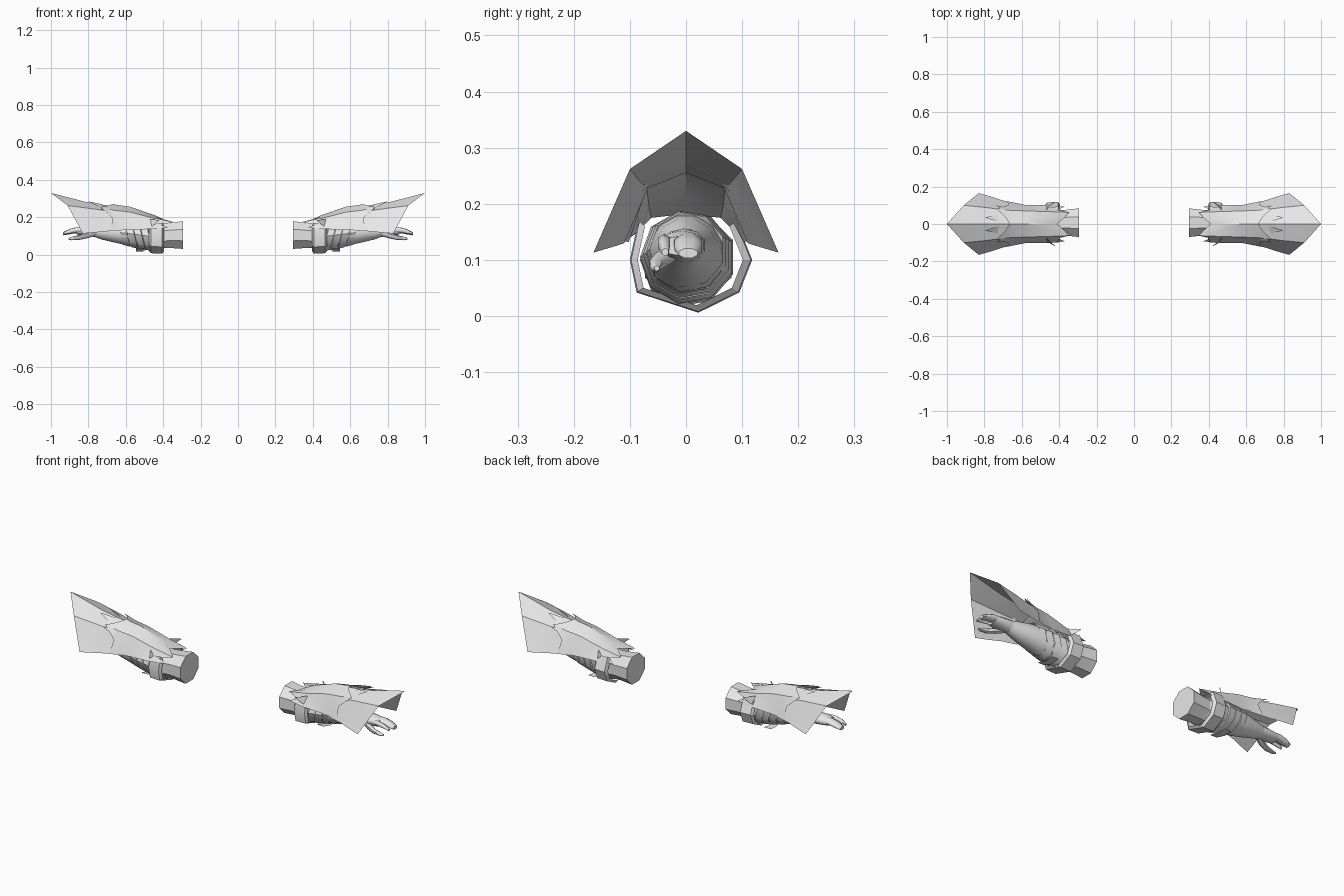
import bpy, bmesh, math

grey = bpy.data.materials.new("light grey")
grey.diffuse_color = (0.8, 0.8, 0.8, 1)


def loft(name, rings, closed=True, caps=(False, False), angle=40):
    """Skin rings of points, then mirror to the other arm."""
    bm = bmesh.new()
    vs = [[bm.verts.new(p) for p in r] for r in rings]
    n = len(rings[0])
    for a, b in zip(vs, vs[1:]):
        for i in range(n if closed else n - 1):
            j = (i + 1) % n
            bm.faces.new((a[i], a[j], b[j], b[i]))
    if caps[0]:
        bm.faces.new(vs[0][::-1])
    if caps[1]:
        bm.faces.new(vs[-1])
    bmesh.ops.recalc_face_normals(bm, faces=bm.faces)
    if not closed and sum(f.normal.z for f in bm.faces) < 0:
        bmesh.ops.reverse_faces(bm, faces=bm.faces)
    me = bpy.data.meshes.new(name)
    bm.to_mesh(me)
    bm.free()
    me.materials.append(grey)
    ob = bpy.data.objects.new(name, me)
    bpy.context.collection.objects.link(ob)
    bpy.ops.object.select_all(action='DESELECT')
    ob.select_set(True)
    bpy.context.view_layer.objects.active = ob
    bpy.ops.object.shade_smooth_by_angle(angle=math.radians(angle))
    m = ob.modifiers.new("mirror", 'MIRROR')
    m.use_mirror_merge = False
    return ob


def tube(name, stations, sides=8, caps=(True, True), slant=0, angle=40):
    """Stations are (x, y, z, half width, half height)."""
    rings = []
    for x, y, z, ry, rz in stations:
        ring = []
        for i in range(sides):
            a = math.tau * (i + 0.5) / sides
            dz = rz * math.sin(a)
            ring.append((x + slant * dz, y + ry * math.cos(a), z + dz))
        rings.append(ring)
    return loft(name, rings, True, caps, angle)


# Upper sleeve with closed end, and elbow band
tube("upper_sleeve", [(.295, .007, .105, .083, .080), (.36, .007, .103, .075, .073),
                      (.42, .005, .1, .072, .07)])
tube("elbow_band", [(.40, .004, .098, .074, .072), (.43, .004, .098, .083, .078),
                    (.465, .004, .1, .079, .074)], caps=(False, False))

# Forearm tapering to the wrist
tube("forearm", [(.42, .004, .1, .07, .066), (.52, .002, .105, .072, .068),
                 (.60, 0, .115, .066, .066), (.67, 0, .12, .056, .055),
                 (.73, 0, .122, .042, .042), (.77, 0, .125, .034, .030)], 12)

# Slanted wraps, each flaring toward the elbow
for k, (x, r) in enumerate([(.475, .084), (.515, .084), (.555, .079), (.595, .073)]):
    z = .1 + k * .005
    tube(f"forearm_wrap_{k + 1}", [(x - .005, .002, z, r - .012, r - .012),
                                   (x, .002, z, r, r),
                                   (x + .036, .002, z + .003, r - .006, r - .006)],
         9, (False, False), .25)

# Hand: palm, joined fingers, index finger and thumb
tube("palm", [(.75, 0, .124, .036, .032), (.79, -.004, .127, .040, .029),
              (.83, -.007, .127, .041, .025), (.86, -.007, .125, .036, .018)], 10, angle=60)
tube("fingers", [(.83, .004, .128, .027, .020), (.87, .004, .130, .027, .017),
                 (.905, .004, .122, .026, .015), (.935, .004, .112, .018, .009)], 8, angle=60)
tube("index_finger", [(.82, -.036, .130, .011, .014), (.86, -.039, .133, .012, .014),
                      (.90, -.039, .125, .011, .012), (.928, -.037, .114, .007, .007)],
     6, angle=60)
tube("thumb", [(.77, -.022, .116, .016, .018), (.81, -.040, .103, .017, .016),
               (.85, -.053, .092, .014, .013), (.89, -.054, .086, .010, .009),
               (.905, -.052, .085, .005, .005)], 6, angle=60)

# Angular strap slung under the elbow
strap = [(-.085, .17), (-.1, .10), (-.088, .042), (.022, .006),
         (.095, .042), (.118, .10), (.09, .17)]
loft("elbow_strap", [[(x, y * s, .1 + (z - .1) * s) for y, z in strap]
                     for x, s in ((.395, .86), (.405, 1), (.465, .98), (.475, .86))],
     False, angle=25)
# Loose strap tail beneath the forearm
loft("strap_tail", [[(x, y, z) for y, z in ((-.05, .035), (.01, .018), (.055, .022))]
                    for x in (.505, .545)], False)


def arch(xs, edge, mid, top, lift=0):
    """Nine-point arch; xs gives x from the ridge out to the lower edge."""
    half = []
    for i in range(5):
        a, b, t = (top, mid, i / 2) if i < 2 else (mid, edge, i / 2 - 1)
        half.append((xs[i], a[0] + (b[0] - a[0]) * t, a[1] + (b[1] - a[1]) * t + lift))
    return [(x, -y, z) for x, y, z in half[:0:-1]] + half


# Flaring plate over the hand
loft("hand_guard", [
    arch([.62] * 5, (.11, .130), (.068, .228), (0, .255)),
    arch([.72, .72, .715, .71, .70], (.125, .125), (.078, .236), (0, .266)),
    arch([.81, .80, .79, .775, .76], (.145, .119), (.088, .247), (0, .281)),
    arch([1.0, .955, .91, .87, .83], (.165, .113), (.1, .262), (0, .33))],
    False, angle=30)

# Forearm plate with jagged ends
loft("forearm_guard", [
    arch([.41, .375, .345, .41, .37], (.092, .145), (.062, .175), (0, .182)),
    arch([.45] * 5, (.102, .138), (.066, .195), (0, .213)),
    arch([.58] * 5, (.102, .132), (.07, .228), (0, .257)),
    arch([.65, .65, .66, .65, .645], (.115, .130), (.073, .233), (0, .262), .004),
    arch([.665, .69, .735, .67, .68], (.122, .128), (.08, .246), (0, .264), .008)],
    False, angle=30)

# Pointed barbs standing off the guard
def barb(name, base_a, base_b, tip):
    for tag, s in (("front", -1), ("back", 1)):
        loft(f"{name}_{tag}", [[(x, s * y, z) for x, y, z in (base_a, base_b)],
                               [(tip[0], s * tip[1], tip[2]),
                                (tip[0] - .004, s * tip[1], tip[2] - .002)]], False)


barb("upper_barb", (.66, .05, .247), (.67, .085, .215), (.735, .098, .245))
barb("ridge_barb", (.72, .01, .268), (.73, .05, .25), (.80, .035, .285))
barb("elbow_barb", (.47, .075, .19), (.46, .098, .15), (.425, .118, .185))
